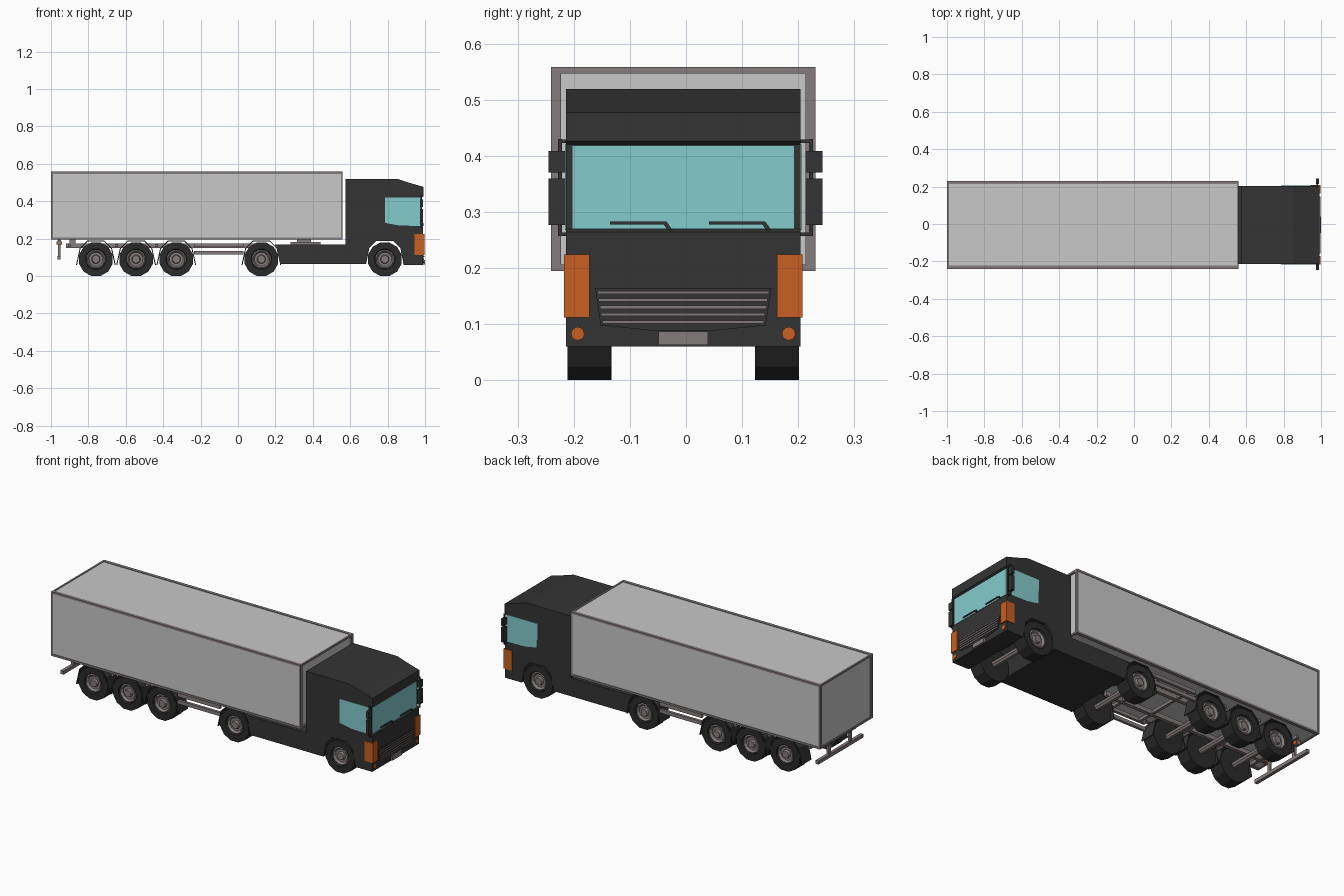
import bpy, bmesh, math

if "Cube" in bpy.data.objects:
    bpy.data.objects.remove(bpy.data.objects["Cube"])

C = -0.005  # centre line of the truck in y


def material(name, rgb):
    m = bpy.data.materials.new(name)
    m.diffuse_color = (*rgb, 1)
    m.use_nodes = True
    m.node_tree.nodes["Principled BSDF"].inputs["Base Color"].default_value = m.diffuse_color
    return m


BLACK = material("cab charcoal", (0.034, 0.034, 0.034))
TYRE = material("tyre black", (0.024, 0.024, 0.024))
PANEL = material("trailer light grey", (0.58, 0.58, 0.58))
FRAME = material("warm grey metal", (0.235, 0.2, 0.2))
GLASS = material("teal glass", (0.23, 0.6, 0.6))
ORANGE = material("orange lamp", (0.58, 0.115, 0.016))


def finish(name, bm, mat):
    bmesh.ops.remove_doubles(bm, verts=bm.verts, dist=1e-6)
    bmesh.ops.recalc_face_normals(bm, faces=bm.faces)
    me = bpy.data.meshes.new(name)
    bm.to_mesh(me)
    bm.free()
    me.materials.append(mat)
    ob = bpy.data.objects.new(name, me)
    bpy.context.collection.objects.link(ob)
    return ob


def prism(name, axis, pts, a, b, mat):
    """Extrude a profile: axis 'y' takes (x, z) points, axis 'x' takes (y, z)."""
    bm = bmesh.new()
    put = (lambda p, d: (p[0], d, p[1])) if axis == 'y' else (lambda p, d: (d, p[0], p[1]))
    lo = [bm.verts.new(put(p, a)) for p in pts]
    hi = [bm.verts.new(put(p, b)) for p in pts]
    bm.faces.new(lo)
    bm.faces.new(hi[::-1])
    n = len(pts)
    for i in range(n):
        j = (i + 1) % n
        bm.faces.new((lo[i], hi[i], hi[j], lo[j]))
    return finish(name, bm, mat)


def box(name, x0, x1, y0, y1, z0, z1, mat):
    return prism(name, 'y', [(x0, z0), (x1, z0), (x1, z1), (x0, z1)], y0, y1, mat)


def pair(name, x0, x1, y0, y1, z0, z1, mat, c=C):
    for s, side in ((-1, "near"), (1, "far")):
        box(f"{name}_{side}", x0, x1, c + s * y0, c + s * y1, z0, z1, mat)


def lathe(name, pts, x, y, z, sign, mat, n=12):
    """Turn (y offset, radius) points about a y axis."""
    bm = bmesh.new()
    rings = []
    for d, r in pts:
        rings.append([bm.verts.new((x + r * math.sin((k + .5) * math.tau / n), y + sign * d,
                                    z + r * math.cos((k + .5) * math.tau / n))) for k in range(n)])
    for p, q in zip(rings, rings[1:]):
        for k in range(n):
            j = (k + 1) % n
            bm.faces.new((p[k], p[j], q[j], q[k]))
    bmesh.ops.remove_doubles(bm, verts=bm.verts, dist=1e-6)
    return finish(name, bm, mat)


# Trailer box with edge frame
box("trailer_box", -0.995, 0.55, C - 0.232, C + 0.232, 0.2, 0.555, PANEL)
for z0, z1, n in ((0.195, 0.206, "bottom"), (0.547, 0.558, "top")):
    pair(f"trailer_{n}_rail", -1, 0.56, 0.218, 0.2355, z0, z1, FRAME)
    for x0, x1, e in ((-1, -0.99, "rear"), (0.55, 0.56, "front")):
        box(f"trailer_{e}_{n}_bar", x0, x1, C - 0.218, C + 0.218, z0, z1, FRAME)
for x0, x1, e in ((-1, -0.99, "rear"), (0.55, 0.56, "front")):
    pair(f"trailer_{e}_post", x0, x1, 0.218, 0.2355, 0.206, 0.547, FRAME)

# Trailer chassis rails, side guards and hangers
pair("chassis_rail", -0.92, 0.1, 0.085, 0.105, 0.15, 0.175, FRAME)
for z in (0.155, 0.115):
    pair(f"side_guard_{int(z * 1000)}", -0.235, 0.03, 0.185, 0.2, z, z + 0.02, FRAME)
for x in (-0.9, -0.65, -0.435, -0.2, -0.01):
    box("chassis_cross_member", x - 0.008, x + 0.008, C - 0.19, C + 0.19, 0.155, 0.172, FRAME)
pair("chassis_hanger", -0.9, -0.87, 0.085, 0.105, 0.17, 0.2, FRAME)

# Coupling plate
box("coupling_plate", 0.28, 0.44, C - 0.1, C + 0.1, 0.168, 0.181, FRAME)
box("coupling_block", 0.315, 0.39, C - 0.07, C + 0.07, 0.18, 0.2, FRAME)

# Rear underrun bar and lamps
box("rear_bar", -0.966, -0.948, C - 0.2, C + 0.2, 0.088, 0.108, FRAME)
pair("rear_bar_post", -0.962, -0.95, 0.085, 0.105, 0.1, 0.198, FRAME)
box("rear_lamp_board", -0.966, -0.946, C - 0.13, C + 0.13, 0.165, 0.19, FRAME)
for i, y in enumerate((0.075, 0.105)):
    pair(f"rear_lamp_{i}", -0.97, -0.942, y, y + 0.022, 0.169, 0.186, ORANGE)

# Wheels, axles and mudguards
WZ = 0.09
TYRE_PROFILE = [(0, 0), (0, 0.093), (0.078, 0.093), (0.078, 0.056), (0.068, 0.052)]
HUB_PROFILE = [(0.068, 0.054), (0.074, 0.046), (0.062, 0.037), (0.062, 0.024), (0.075, 0.02), (0.075, 0)]
GUARD = [(-0.106, -0.03), (-0.086, 0.06), (-0.046, 0.1), (0.046, 0.1), (0.086, 0.06), (0.106, -0.03)]
for x in (-0.76, -0.545, -0.33, 0.125, 0.785):
    for s in (-1, 1):
        y = C + s * 0.128
        lathe("tyre", TYRE_PROFILE, x, y, WZ, s, TYRE)
        lathe("wheel_hub", HUB_PROFILE, x, y, WZ, s, FRAME)
        if x < 0.7:
            outer = [(x + a, WZ + b) for a, b in GUARD]
            inner = [(x + a * 0.95, WZ + (b * 0.95 if b > 0 else b)) for a, b in GUARD]
            prism("mudguard", 'y', outer + inner[::-1], C + s * 0.12, C + s * 0.206, BLACK)
    lathe("axle", [(0, 0), (0, 0.018), (0.27, 0.018), (0.27, 0)], x, C - 0.135, WZ, 1, FRAME, 8)

# Cab and side skirts in one profile, with the front wheel arch
prism("cab", 'y', [(0.576, 0.17), (0.576, 0.519), (0.853, 0.519), (0.925, 0.496), (0.992, 0.477),
                   (0.992, 0.426), (0.981, 0.42), (0.981, 0.27), (0.99, 0.264), (0.99, 0.06),
                   (0.885, 0.06), (0.868, 0.15), (0.831, 0.188), (0.739, 0.188), (0.702, 0.15),
                   (0.685, 0.065), (0.23, 0.065), (0.21, 0.15), (0.195, 0.17)],
      C - 0.209, C + 0.209, BLACK)

# Windows
box("windscreen", 0.98, 0.985, C - 0.198, C + 0.198, 0.27, 0.418, GLASS)
SIDE_WINDOW = [(0.785, 0.42), (0.977, 0.42), (0.977, 0.268), (0.865, 0.27), (0.787, 0.284)]
for s in (-1, 1):
    prism("side_window", 'y', SIDE_WINDOW, C + s * 0.207, C + s * 0.211, GLASS)

# Wipers
for y in (-0.135, 0.041):
    prism("wiper", 'x', [(y, 0.278), (y + 0.095, 0.278), (y + 0.102, 0.268), (y + 0.111, 0.268),
                         (y + 0.1, 0.283), (y, 0.283)], 0.984, 0.991, BLACK)

# Corner lamps and fog lamps
pair("corner_lamp", 0.944, 0.996, 0.167, 0.2125, 0.112, 0.224, ORANGE)
for s in (-1, 1):
    prism("fog_lamp", 'x', [(C + s * 0.188 + 0.012 * math.cos(k * math.tau / 12),
                             0.083 + 0.012 * math.sin(k * math.tau / 12)) for k in range(12)],
          0.988, 0.994, ORANGE)

# Grille with slats, and number plate panel
prism("grille", 'x', [(C - 0.157, 0.164), (C + 0.157, 0.164), (C + 0.147, 0.098), (C + 0.05, 0.088),
                      (C - 0.05, 0.088), (C - 0.147, 0.098)], 0.988, 0.993, BLACK)
for i in range(5):
    z = 0.101 + 0.0132 * i
    w = 0.144 + 0.0022 * i
    box("grille_slat", 0.99, 0.997, C - w, C + w, z, z + 0.0055, FRAME)
box("plate_panel", 0.989, 1.0, C - 0.044, C + 0.044, 0.063, 0.087, FRAME)

# Door mirrors with arms
M = -0.001
pair("mirror_large", 0.972, 0.988, 0.214, 0.244, 0.277, 0.36, BLACK, M)
pair("mirror_small", 0.972, 0.988, 0.214, 0.244, 0.37, 0.409, BLACK, M)
pair("mirror_stem", 0.977, 0.984, 0.22, 0.227, 0.257, 0.43, BLACK, M)
for z in (0.257, 0.423):
    pair(f"mirror_arm_{int(z * 1000)}", 0.977, 0.984, 0.2, 0.227, z, z + 0.006, BLACK, M)
